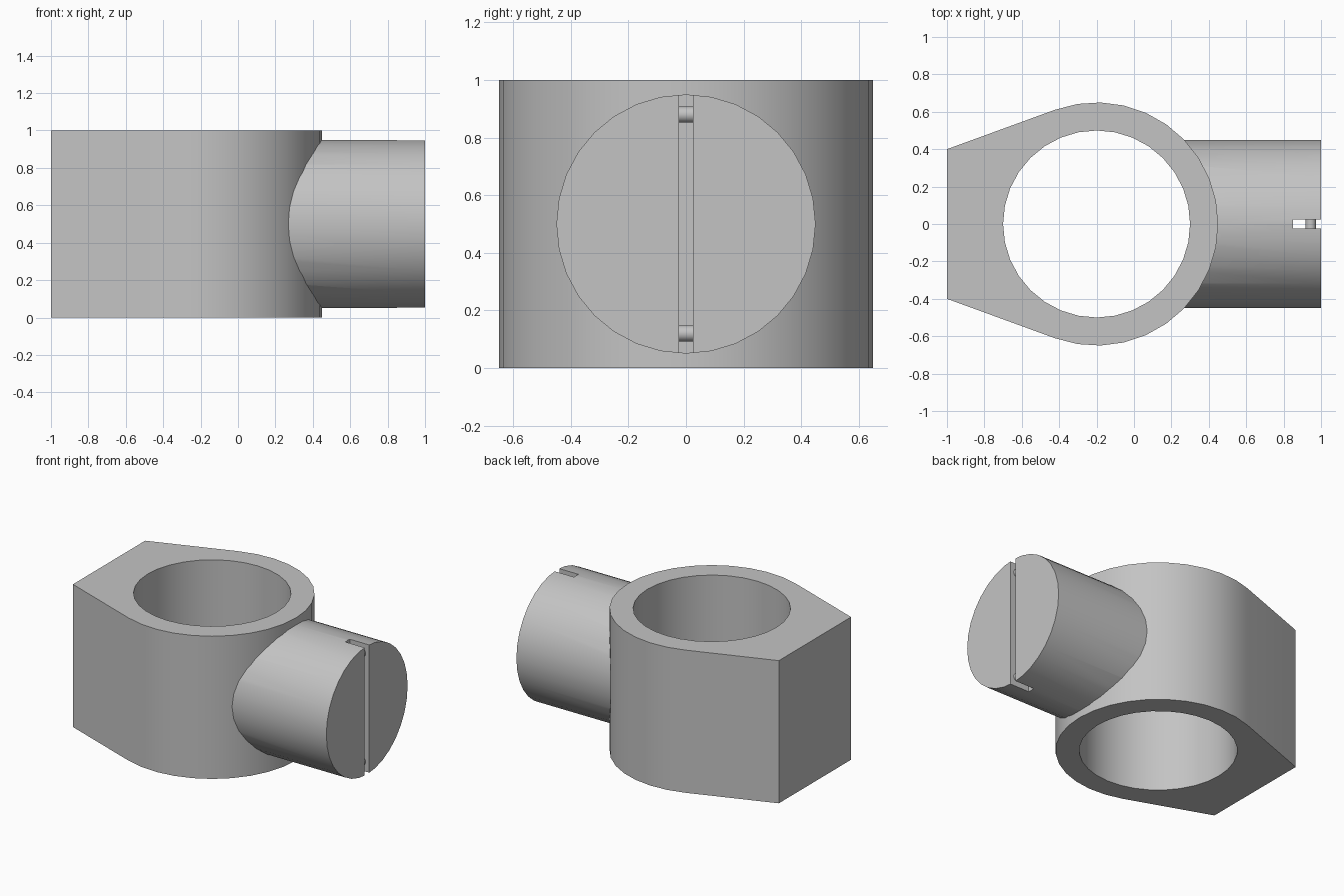
import bpy
import bmesh
from math import acos, atan2, cos, sin, hypot, pi, radians
from mathutils import Matrix, Vector

cube = bpy.data.objects.get("Cube")
if cube:
    bpy.data.objects.remove(cube, do_unlink=True)

RING_X, OUTER_R, BORE_R = -0.2, 0.65, 0.5
SHAFT_R, MID_Z, SIDES = 0.45, 0.5, 32

steel = bpy.data.materials.new("plain_grey")
steel.use_nodes = True
GREY = (0.55, 0.55, 0.55, 1)
steel.diffuse_color = GREY
steel.node_tree.nodes["Principled BSDF"].inputs["Base Color"].default_value = GREY


def make_object(name, bm):
    bmesh.ops.recalc_face_normals(bm, faces=bm.faces)
    mesh = bpy.data.meshes.new(name)
    bm.to_mesh(mesh)
    bm.free()
    mesh.materials.append(steel)
    obj = bpy.data.objects.new(name, mesh)
    bpy.context.collection.objects.link(obj)
    return obj


def cylinder(name, radius, start, end, sides=SIDES):
    start, end = Vector(start), Vector(end)
    axis = end - start
    turn = axis.to_track_quat("Z", "Y").to_matrix().to_4x4()
    bm = bmesh.new()
    bmesh.ops.create_cone(bm, cap_ends=True, segments=sides, radius1=radius,
                          radius2=radius, depth=axis.length,
                          matrix=Matrix.Translation((start + end) / 2) @ turn)
    return make_object(name, bm)


def box(name, size, centre):
    bm = bmesh.new()
    bmesh.ops.create_cube(bm, size=1, matrix=Matrix.Translation(centre)
                          @ Matrix.Diagonal((*size, 1)))
    return make_object(name, bm)


def cut(obj, cutter):
    mod = obj.modifiers.new("cut", "BOOLEAN")
    mod.operation, mod.solver, mod.object = "DIFFERENCE", "EXACT", cutter
    bpy.context.view_layer.objects.active = obj
    bpy.ops.object.modifier_apply(modifier=mod.name)
    bpy.data.objects.remove(cutter, do_unlink=True)


def smooth(obj):
    bpy.ops.object.select_all(action="DESELECT")
    obj.select_set(True)
    bpy.context.view_layer.objects.active = obj
    bpy.ops.object.shade_smooth_by_angle(angle=radians(30))


# Eye body: round collar whose tangent sides run to a flat end
corner = Vector((-1, 0.4))
dx, dy = corner.x - RING_X, corner.y
tangent = atan2(dy, dx) - acos(OUTER_R / hypot(dx, dy))
steps = 20
outline = [(-1, -0.4)]
for i in range(steps + 1):
    a = tangent * (2 * i / steps - 1)
    outline.append((RING_X + OUTER_R * cos(a), OUTER_R * sin(a)))
outline.append((-1, 0.4))
bm = bmesh.new()
base = bm.faces.new([bm.verts.new((x, y, 0)) for x, y in outline])
top = bmesh.ops.extrude_face_region(bm, geom=[base], use_keep_orig=True)["geom"]
bmesh.ops.translate(bm, vec=(0, 0, 1),
                    verts=[g for g in top if isinstance(g, bmesh.types.BMVert)])
body = make_object("eye_body", bm)
cut(body, cylinder("bore_cutter", BORE_R, (RING_X, 0, -0.1), (RING_X, 0, 1.1)))
smooth(body)

# Round shaft, hollowed to seat inside the collar wall, with a slotted end
shaft = cylinder("shaft", SHAFT_R, (0, 0, MID_Z), (1, 0, MID_Z))
cut(shaft, cylinder("seat_cutter", 0.57, (RING_X, 0, -0.1), (RING_X, 0, 1.1)))
cut(shaft, box("slot_cutter", (0.2, 0.05, 1.2), (0.95, 0, MID_Z)))
smooth(shaft)

# Small pins crossing the slot near its two ends
for name, side in (("upper_pin", 1), ("lower_pin", -1)):
    z = MID_Z + side * 0.38
    smooth(cylinder(name, 0.028, (0.945, -0.03, z), (0.945, 0.03, z), 16))
